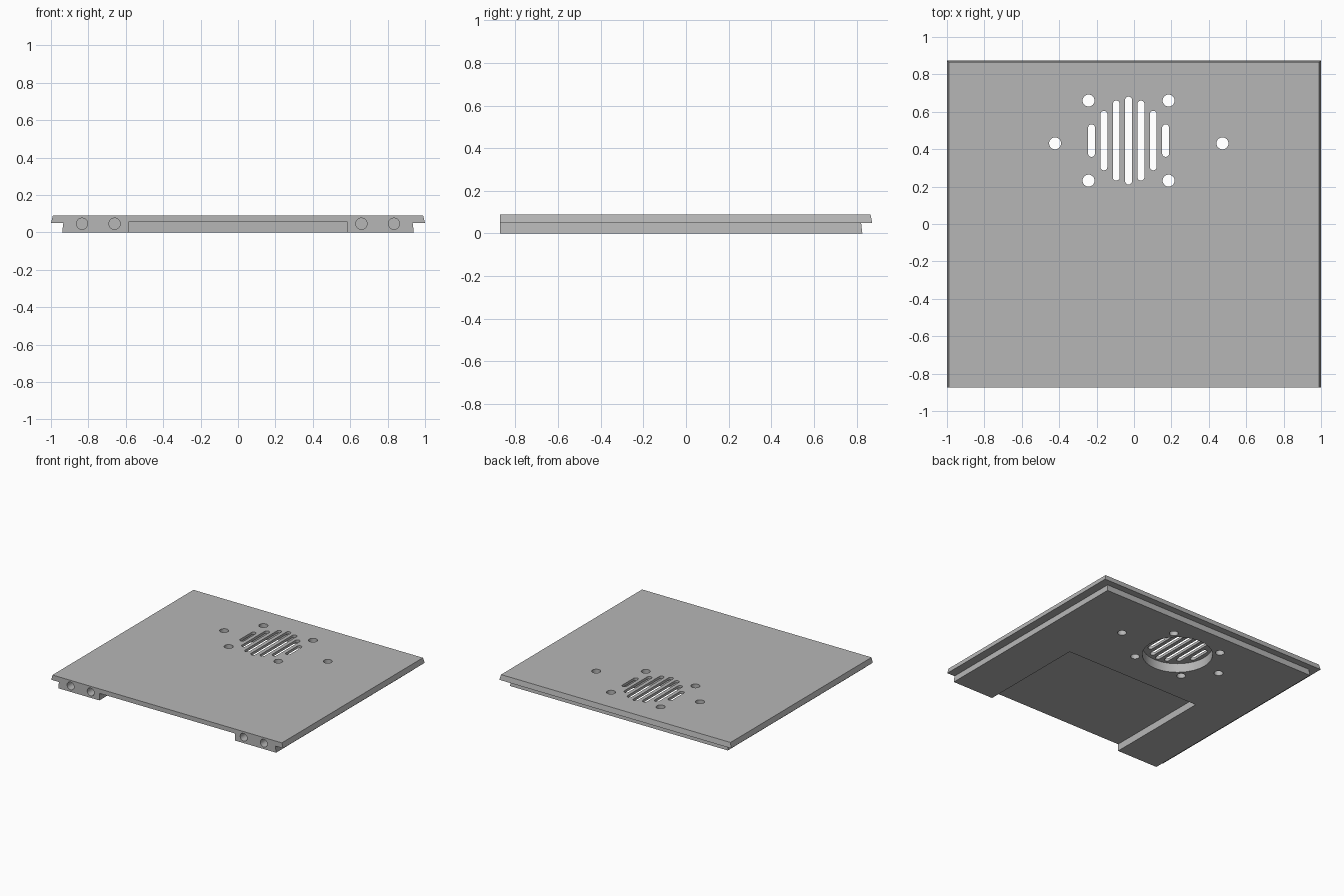
import bpy, bmesh
from math import cos, sin, pi, radians
from mathutils import Matrix

if "Cube" in bpy.data.objects:
    bpy.data.objects.remove(bpy.data.objects["Cube"])

grey = bpy.data.materials.new("plain_grey")
grey.use_nodes = True
colour = (0.47, 0.47, 0.47, 1)
grey.diffuse_color = colour
grey.node_tree.nodes["Principled BSDF"].inputs["Base Color"].default_value = colour

FRONT = -0.873
VENT_X, VENT_Y = -0.029, 0.446


def finish(bm, name):
    bmesh.ops.recalc_face_normals(bm, faces=bm.faces[:])
    mesh = bpy.data.meshes.new(name)
    bm.to_mesh(mesh)
    bm.free()
    mesh.materials.append(grey)
    ob = bpy.data.objects.new(name, mesh)
    bpy.context.collection.objects.link(ob)
    return ob


def prism(bm, outline, z0, z1, matrix=Matrix()):
    """Closed prism over a flat outline."""
    low, high = [[bm.verts.new(matrix @ Matrix.Translation((x, y, z)).to_translation())
                  for x, y in outline] for z in (z0, z1)]
    bm.faces.new(low[::-1])
    bm.faces.new(high)
    n = len(outline)
    for i in range(n):
        j = (i + 1) % n
        bm.faces.new((low[i], low[j], high[j], high[i]))


def stadium(x, y, r, half=0.0, steps=16):
    """Circle, stretched along y when half is above zero."""
    pts = []
    for side in (1, -1):
        for i in range(steps + (1 if half else 0)):
            a = pi * i / steps + (0 if side > 0 else pi)
            pts.append((x + r * cos(a), y + side * half + r * sin(a)))
    return pts


# Lid: bevelled top slab over a narrower foot, flush at the front
bm = bmesh.new()
levels = [(0, 0.94, 0.827), (0.05, 0.934, 0.821), (0.05, 1, 0.873), (0.09, 0.99, 0.865)]
rings = [[bm.verts.new(p) for p in ((-x, FRONT, z), (-x, y, z), (x, y, z), (x, FRONT, z))]
         for z, x, y in levels]
for a, b in zip(rings, rings[1:]):
    for i in range(3):
        bm.faces.new((a[i], a[i + 1], b[i + 1], b[i]))
bm.faces.new(rings[0])
bm.faces.new(rings[-1])
bm.faces.new([r[0] for r in rings] + [r[3] for r in rings[::-1]])
lid = finish(bm, "vented_lid")

cutters = []

# Wide pocket under the front half
bm = bmesh.new()
prism(bm, [(-0.585, -1), (0.585, -1), (0.585, -0.015), (-0.585, -0.015)], -0.1, 0.055)
cutters.append(finish(bm, "pocket_cutter"))

# Round recess below the vent
bm = bmesh.new()
prism(bm, stadium(VENT_X, VENT_Y, 0.25, steps=32), -0.1, 0.07)
cutters.append(finish(bm, "recess_cutter"))

# Vent slots and the screw holes around them
bm = bmesh.new()
for i, half in enumerate((0.235, 0.214, 0.159, 0.087)):
    for side in ((1,) if i == 0 else (-1, 1)):
        prism(bm, stadium(VENT_X + side * i * 0.066, VENT_Y, 0.0185, half - 0.0185), 0.03, 0.2)
holes = [(VENT_X + sx * 0.214, VENT_Y + sy * 0.214) for sx in (-1, 1) for sy in (-1, 1)]
for x, y in holes + [(-0.422, 0.431), (0.473, 0.431)]:
    prism(bm, stadium(x, y, 0.032), -0.1, 0.2)
cutters.append(finish(bm, "vent_cutter"))

# Blind bores in the front edge
bm = bmesh.new()
turn = Matrix.Rotation(radians(90), 4, "X")
for x in (-0.834, -0.66, 0.66, 0.834):
    prism(bm, stadium(x, 0.046, 0.03), -FRONT - 0.1, -FRONT + 0.1, turn)
cutters.append(finish(bm, "bore_cutter"))

# Cut everything out of the lid
bpy.ops.object.select_all(action="DESELECT")
bpy.context.view_layer.objects.active = lid
lid.select_set(True)
for cutter in cutters:
    cutter.hide_render = True
    mod = lid.modifiers.new(cutter.name, "BOOLEAN")
    mod.operation = "DIFFERENCE"
    mod.solver = "EXACT"
    mod.object = cutter
    bpy.ops.object.modifier_apply(modifier=mod.name)
for cutter in cutters:
    bpy.data.objects.remove(cutter)

bpy.ops.object.shade_smooth_by_angle(angle=radians(30))
